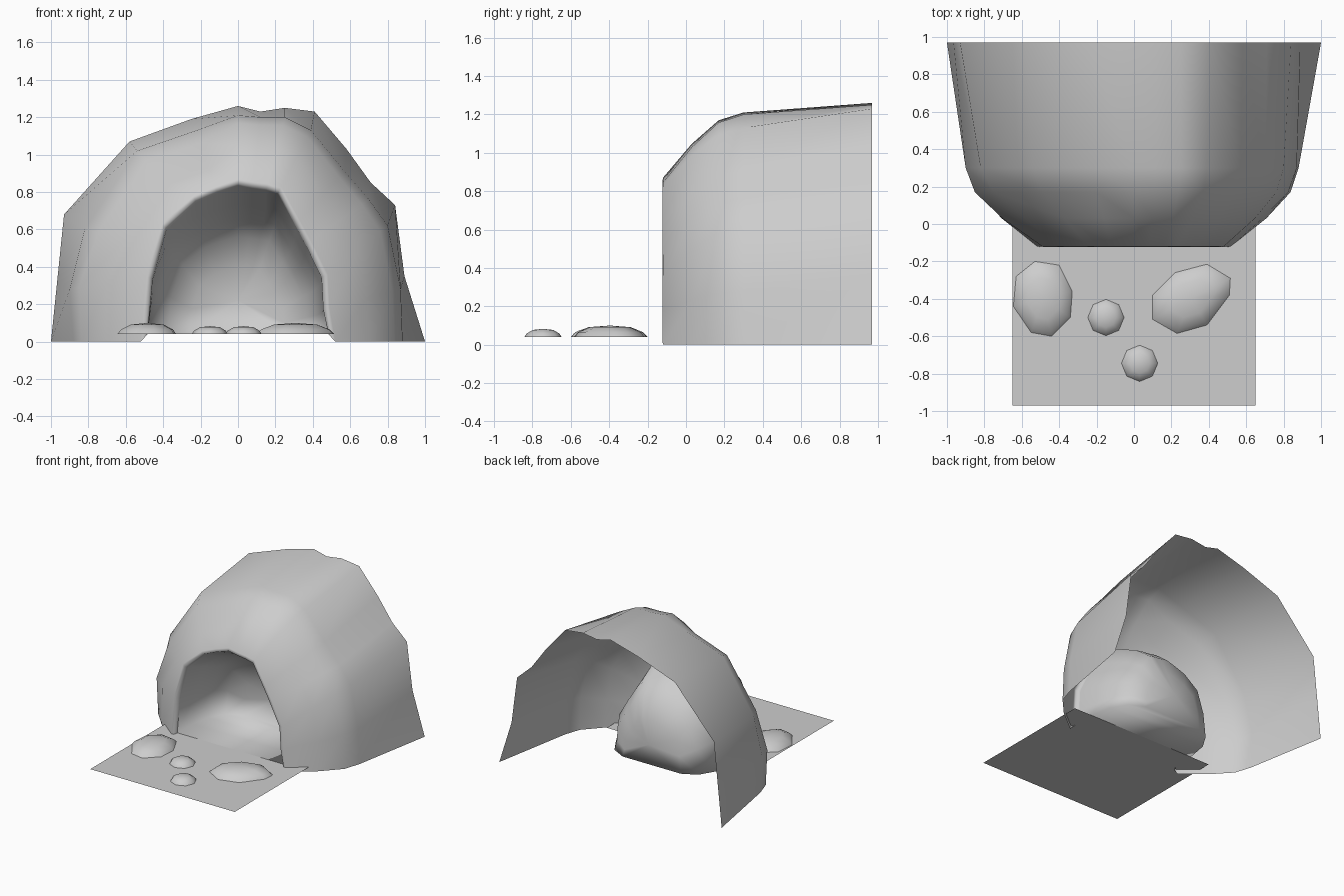
import bpy
import bmesh
import math

old = bpy.data.objects.get("Cube")
if old:
    bpy.data.objects.remove(old, do_unlink=True)

grey = bpy.data.materials.new("stone grey")
grey.use_nodes = True
grey.diffuse_color = (0.61, 0.61, 0.61, 1)
grey.node_tree.nodes["Principled BSDF"].inputs["Base Color"].default_value = (0.61, 0.61, 0.61, 1)


def loft(name, rings, closed=False, cap=None):
    """Skin a list of rings, optionally closing each ring and fanning the last to a point."""
    bm = bmesh.new()
    rows = [[bm.verts.new(p) for p in ring] for ring in rings]
    n = len(rows[0])
    spans = n if closed else n - 1
    for a, b in zip(rows, rows[1:]):
        for j in range(spans):
            k = (j + 1) % n
            bm.faces.new((a[j], b[j], b[k], a[k]))
    if cap:
        tip = bm.verts.new(cap)
        for j in range(spans):
            bm.faces.new((rows[-1][j], tip, rows[-1][(j + 1) % n]))
    mesh = bpy.data.meshes.new(name)
    bm.to_mesh(mesh)
    bm.free()
    mesh.shade_smooth()
    mesh.materials.append(grey)
    bpy.context.collection.objects.link(bpy.data.objects.new(name, mesh))


def at(profile, y):
    return [(x, y, z) for x, z in profile]


def blend(p, q, t):
    return [(a + (c - a) * t, b + (d - b) * t) for (a, b), (c, d) in zip(p, q)]


# Arch profiles, from one foot over the top to the other
back = [(-1, 0), (-.965, .34), (-.93, .68), (-.58, 1.07), (-.25, 1.19), (0, 1.26), (.12, 1.23),
        (.25, 1.25), (.41, 1.23), (.58, 1.03), (.71, .85), (.84, .73), (.89, .35), (1, 0)]
shoulder = [(-.88, 0), (-.9, .28), (-.82, .6), (-.54, 1.02), (-.22, 1.13), (0, 1.21), (.12, 1.2),
            (.25, 1.2), (.39, 1.13), (.57, .91), (.7, .76), (.8, .62), (.87, .28), (.88, 0)]
mouth = [(-.52, 0), (-.49, .35), (-.41, .63), (-.24, .78), (-.12, .83), (0, .87), (.08, .855),
         (.16, .845), (.23, .83), (.33, .65), (.39, .54), (.48, .36), (.49, .18), (.52, 0)]
lip = [(x * .93, max(z * .955, .04)) for x, z in mouth]


def dented(t, dent):
    """Ring between shoulder and mouth, with a hollow on the right of the crown."""
    ring = blend(shoulder, mouth, t)
    for j in (2, 3, 4):
        x, z = ring[j]
        ring[j] = (x * (1 - dent), z * (1 - dent))
    return ring


# Outer rock shell, open at the back and rolled over at the mouth
loft("cave_shell", [
    at(back, .97), at(shoulder, .3), at(dented(.12, .03), .17),
    at(dented(.48, .07), .03), at(mouth, -.12),
    at(blend(mouth, lip, .6), -.123), at(lip, -.09)])

# Rounded hollow behind the mouth with a flat floor: depth, width, height
hollow = [(-.09, 1, 1), (.1, .99, .88), (.26, .93, .78), (.38, .78, .66), (.44, .54, .46)]
loft("cave_hollow",
     [[(x * sx, y, .04 + (z - .04) * sz) for x, z in lip] for y, sx, sz in hollow],
     closed=True, cap=(0, .48, .22))

# Flat ground in front
loft("ground_slab", [[(-.65, .09, .036), (.65, .09, .036)],
                     [(-.65, -.97, .036), (.65, -.97, .036)]])


def stone(name, outline, height):
    """Low dome over an eight-sided outline."""
    n = len(outline)
    cx = sum(p[0] for p in outline) / n
    cy = sum(p[1] for p in outline) / n
    rings = [[(cx + (x - cx) * s, cy + (y - cy) * s, .04 + height * h) for x, y in outline]
             for s, h in ((1, 0), (.88, .42), (.55, .86))]
    loft(name, rings, closed=True, cap=(cx, cy, .04 + height))


def octagon(cx, cy, r):
    return [(cx + r * math.sin(i * math.tau / 8), cy + r * math.cos(i * math.tau / 8))
            for i in range(8)]


# Stones on the ground, outlines clockwise
stone("large_stone_right", [(-.4, -.22), (-.33, -.36), (-.34, -.5), (-.44, -.6),
                            (-.55, -.58), (-.645, -.44), (-.63, -.28), (-.53, -.2)], .06)
stone("large_stone_left", [(.22, -.26), (.39, -.215), (.515, -.29), (.51, -.38),
                           (.39, -.54), (.23, -.585), (.1, -.51), (.1, -.38)], .06)
stone("small_stone_back", octagon(-.15, -.5, .097), .043)
stone("small_stone_front", octagon(.03, -.745, .097), .043)
